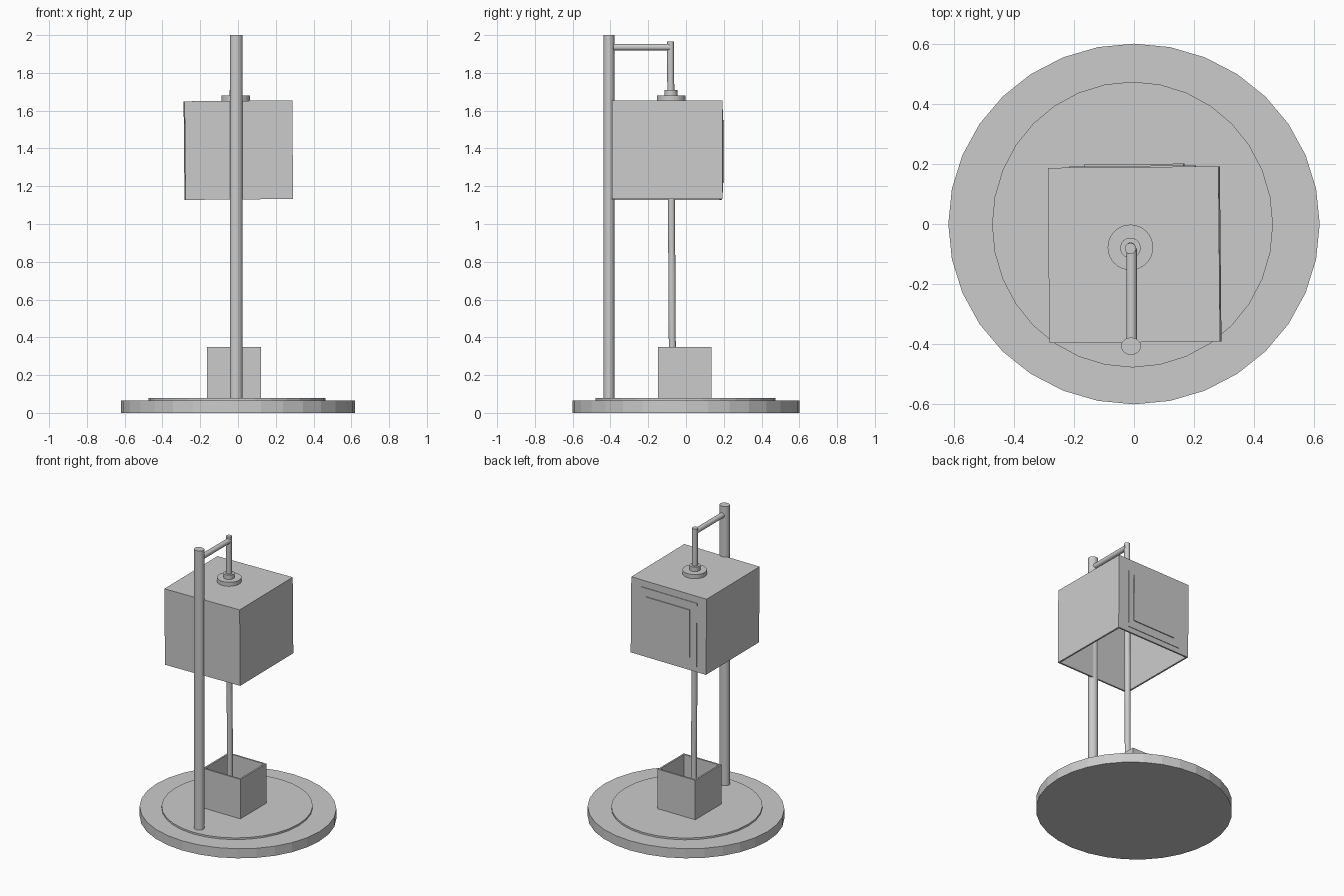
import bpy, bmesh
from mathutils import Vector, Matrix

if "Cube" in bpy.data.objects:
    bpy.data.objects.remove(bpy.data.objects["Cube"])


def finish(name, bm):
    bmesh.ops.recalc_face_normals(bm, faces=bm.faces)
    mesh = bpy.data.meshes.new(name)
    bm.to_mesh(mesh)
    bm.free()
    obj = bpy.data.objects.new(name, mesh)
    bpy.context.collection.objects.link(obj)
    return obj


def rod(name, a, b, rx, ry=None, sides=32):
    """Capped cylinder from a to b, optionally elliptical."""
    a, b = Vector(a), Vector(b)
    axis = b - a
    bm = bmesh.new()
    turn = axis.to_track_quat('Z', 'Y').to_matrix().to_4x4()
    bmesh.ops.create_cone(bm, cap_ends=True, segments=sides, radius1=rx,
                          radius2=rx, depth=axis.length, matrix=turn)
    bmesh.ops.scale(bm, vec=(1, (ry or rx) / rx, 1), verts=bm.verts) if ry else None
    bmesh.ops.translate(bm, vec=(a + b) / 2, verts=bm.verts)
    return finish(name, bm)


def box(name, lo, hi, wall=0, open_side=0):
    """Box; with a wall it is hollowed, open at the top (1) or bottom (-1)."""
    lo, hi = Vector(lo), Vector(hi)
    bm = bmesh.new()
    bmesh.ops.create_cube(bm, size=1)
    for v in bm.verts:
        v.co = (lo + hi) / 2 + v.co * (hi - lo)
    if wall:
        bm.normal_update()
        rim = [f for f in bm.faces if f.normal.z * open_side > 0.9]
        bmesh.ops.inset_region(bm, faces=rim, thickness=wall)
        inner = bmesh.ops.extrude_discrete_faces(bm, faces=rim)['faces']
        depth = (hi.z - lo.z - wall) * -open_side
        bmesh.ops.translate(bm, vec=(0, 0, depth), verts=inner[0].verts)
    return finish(name, bm)


# Round two-step base
rod("base", (0, 0, 0), (0, 0, 0.066), 0.62, 0.602)
rod("base_inlay", (-0.005, -0.002, 0.06), (-0.005, -0.002, 0.078), 0.469, 0.477)

# Tall pole with arm and hanging rod
rod("pole", (-0.01, -0.408, 0.07), (-0.01, -0.408, 2.0), 0.033, 0.029)
rod("arm", (-0.008, -0.40, 1.936), (-0.008, -0.082, 1.936), 0.0175)
rod("hanging_rod", (-0.01, -0.071, 0.078), (-0.012, -0.082, 1.965), 0.0185)

# Small open box on the base
box("base_box", (-0.165, -0.149, 0.07), (0.122, 0.135, 0.35), 0.016, 1)

# Square shade, open below, with stepped panels on the back
shade = [
    box("shade", (-0.283, -0.395, 1.13), (0.287, 0.19, 1.652), 0.016, -1),
    box("back_panel", (-0.213, 0.185, 1.165), (0.208, 0.194, 1.605)),
    box("back_panel_inner", (-0.163, 0.188, 1.22), (0.17, 0.2, 1.548)),
]
pivot = Vector((0.002, -0.103, 1.391))
tilt = (Matrix.Translation(pivot) @ Matrix.Rotation(0.009, 4, 'Z')
        @ Matrix.Rotation(-0.009, 4, 'Y') @ Matrix.Translation(-pivot))
for part in shade:
    part.data.transform(tilt)

# Cap and collar on the shade
rod("shade_cap", (-0.012, -0.078, 1.645), (-0.012, -0.078, 1.68), 0.076)
rod("shade_collar", (-0.012, -0.08, 1.675), (-0.012, -0.08, 1.71), 0.034)
